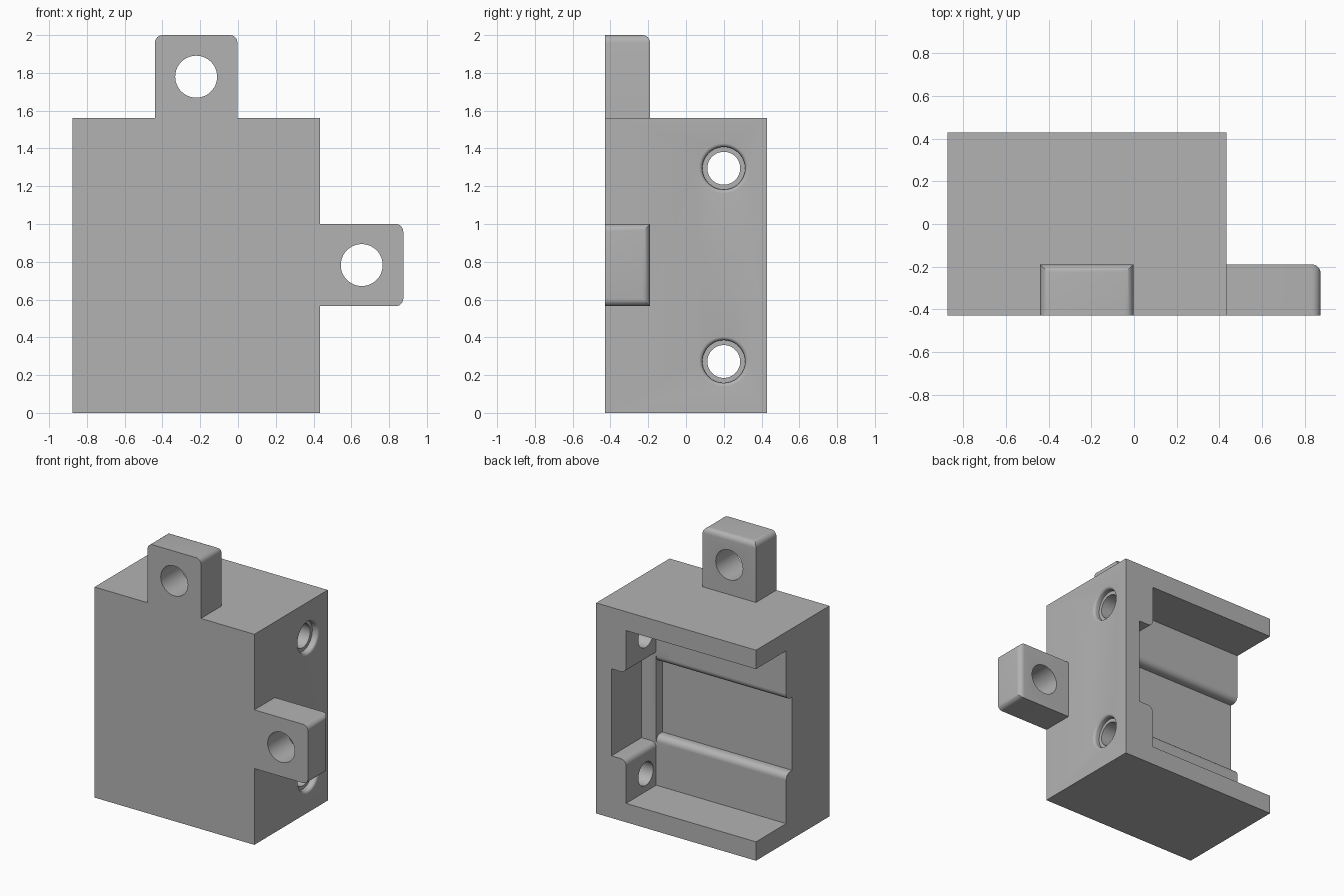
import bpy, bmesh
from math import sin, cos, pi
from mathutils import Vector, Matrix

default = bpy.data.objects.get("Cube")
if default:
    bpy.data.objects.remove(default, do_unlink=True)

grey = bpy.data.materials.new("plain grey")
grey.use_nodes = True
COLOUR = (0.45, 0.45, 0.45, 1)
grey.diffuse_color = COLOUR
grey.node_tree.nodes["Principled BSDF"].inputs["Base Color"].default_value = COLOUR


def finish(name, bm):
    """Turn a bmesh into a named object."""
    bmesh.ops.recalc_face_normals(bm, faces=bm.faces)
    mesh = bpy.data.meshes.new(name)
    bm.to_mesh(mesh)
    bm.free()
    mesh.materials.append(grey)
    obj = bpy.data.objects.new(name, mesh)
    bpy.context.collection.objects.link(obj)
    return obj


def box_mesh(lo, hi):
    lo, hi = Vector(lo), Vector(hi)
    bm = bmesh.new()
    bmesh.ops.create_cube(bm, size=1, matrix=Matrix.Translation((lo + hi) / 2)
                          @ Matrix.Diagonal((*(hi - lo), 1)))
    return bm


def prism(name, points, offset):
    """Extrude a closed outline along an offset."""
    bm = bmesh.new()
    face = bm.faces.new([bm.verts.new(p) for p in points])
    out = bmesh.ops.extrude_face_region(bm, geom=[face])["geom"]
    bmesh.ops.translate(bm, vec=offset,
                        verts=[g for g in out if isinstance(g, bmesh.types.BMVert)])
    return finish(name, bm)


def lathe(name, profile, centre, axis, steps=48):
    """Spin (distance along axis, radius) points round an axis."""
    axis, centre = Vector(axis), Vector(centre)
    side = Vector((0, 0, 1))
    bm = bmesh.new()
    verts = [bm.verts.new(centre + axis * a + side * r) for a, r in profile]
    edges = [bm.edges.new(pair) for pair in zip(verts, verts[1:])]
    bmesh.ops.spin(bm, geom=verts + edges, cent=centre, axis=axis,
                   angle=2 * pi, steps=steps)
    bmesh.ops.remove_doubles(bm, verts=bm.verts, dist=1e-5)
    return finish(name, bm)


def cut(obj, cutter):
    cutter.hide_render = True
    mod = obj.modifiers.new("cut", "BOOLEAN")
    mod.operation, mod.solver, mod.object = "DIFFERENCE", "EXACT", cutter
    bpy.context.view_layer.objects.active = obj
    bpy.ops.object.modifier_apply(modifier=mod.name)
    bpy.data.objects.remove(cutter, do_unlink=True)


def smooth(obj):
    bpy.ops.object.select_all(action="DESELECT")
    obj.select_set(True)
    bpy.context.view_layer.objects.active = obj
    bpy.ops.object.shade_smooth_by_angle(angle=0.5)


def channel(deep, mouth, low, high, r, steps=8):
    """Outline (depth, z) of a channel with rounded lips at its mouth."""
    s = 1 if mouth > deep else -1
    lip = []
    for i in range(steps + 1):
        t = pi / 2 * i / steps
        lip.append((mouth - s * r * (1 - sin(t)), r * (1 - cos(t))))
    half = [(deep, 0)] + lip + [(mouth + s * 0.1, r)]
    return [(d, low - w) for d, w in half] + [(d, high + w) for d, w in reversed(half)]


# Housing sizes
LEFT, RIGHT = 0.435, -0.875
FRONT, BACK = -0.43, 0.43
TOP = 1.56
FLOOR, POST = 0.077, 0.19

# Housing block with a cavity open to the back and to one end
body = finish("housing", box_mesh((RIGHT, FRONT, 0), (LEFT, BACK, TOP)))
cut(body, finish("cavity", box_mesh((-1, FLOOR, 0.14), (POST, 0.6, TOP - 0.14))))

# Recess in the side wall between the screw posts
notch = channel(0.31, POST, 0.46, 1.105, 0.042)
cut(body, prism("notch", [(x, FLOOR, z) for x, z in notch], (0, 0.5, 0)))

# Deeper pocket along the cavity floor
pocket = channel(0.006, FLOOR, 0.508, 1.052, 0.046)
cut(body, prism("pocket", [(POST, y, z) for y, z in pocket], (-1.2, 0, 0)))

# Counterbored screw holes with rounded rims
RIM, BORE, SCREW = 0.02, 0.113, 0.087
rim = [(-RIM * (1 - cos(t)), BORE + RIM * (1 - sin(t)))
       for t in (pi / 2 * i / 6 for i in range(7))]
screw = ([(0.1, 0), (0.1, BORE + RIM)] + rim
         + [(-0.045, BORE), (-0.045, SCREW), (-0.4, SCREW), (-0.4, 0)])
for z in (0.272, 1.295):
    cut(body, lathe("screw_hole", screw, (LEFT, 0.2, z), (1, 0, 0)))
smooth(body)


# Mounting lugs: outer end rounded on every edge but the front one
def lug(name, lo, hi, direction):
    direction = Vector(direction)
    bm = box_mesh(lo, hi)
    bm.normal_update()
    end = max(bm.faces, key=lambda f: f.calc_center_median().dot(direction))
    edges = [e for e in end.edges
             if any(v.co.y > FRONT + 0.01 for v in e.verts)]
    bmesh.ops.bevel(bm, geom=edges, offset=0.04, segments=6, profile=0.5,
                    affect="EDGES")
    obj = finish(name, bm)
    mid = (Vector(lo) + Vector(hi)) / 2
    hole = [(-0.3, 0), (-0.3, 0.111), (0.3, 0.111), (0.3, 0)]
    cut(obj, lathe("lug_hole", hole, mid, (0, 1, 0)))
    smooth(obj)


lug("top_lug", (-0.44, FRONT, TOP), (-0.003, -0.19, 2), (0, 0, 1))
lug("side_lug", (LEFT, FRONT, 0.565), (0.875, -0.19, 1.0), (1, 0, 0))
